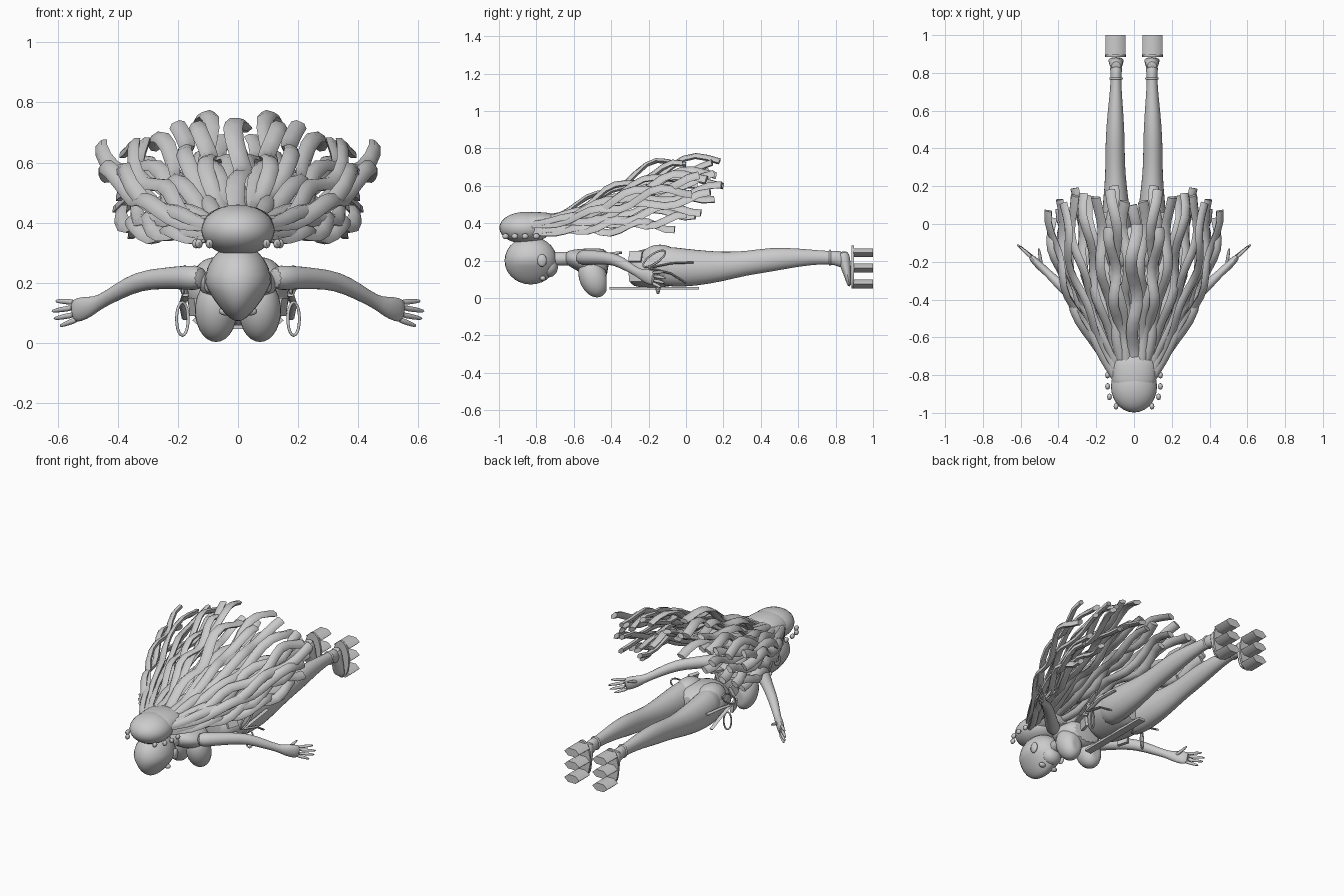
import bpy, bmesh, math
from mathutils import Vector, Matrix


def finish(name, bm, sub=0, angle=50):
    bmesh.ops.recalc_face_normals(bm, faces=bm.faces)
    me = bpy.data.meshes.new(name)
    bm.to_mesh(me)
    bm.free()
    ob = bpy.data.objects.new(name, me)
    bpy.context.collection.objects.link(ob)
    if sub:
        m = ob.modifiers.new("subdivision", 'SUBSURF')
        m.levels = m.render_levels = sub
    bpy.ops.object.select_all(action='DESELECT')
    ob.select_set(True)
    bpy.context.view_layer.objects.active = ob
    bpy.ops.object.shade_smooth_by_angle(angle=math.radians(angle))
    return ob


def tube(name, secs, n=12, up=(0, 0, 1), sub=1, flip=1, upright=False):
    """Loft of ellipses: each section is (x, y, z, half width, half height)."""
    bm = bmesh.new()
    pts = [Vector((s[0] * flip, s[1], s[2])) for s in secs]
    up = Vector((up[0] * flip, up[1], up[2]))
    rings = []
    for i, s in enumerate(secs):
        t = pts[min(i + 1, len(pts) - 1)] - pts[max(i - 1, 0)]
        if upright:
            t = Vector((0, 1, 0))
        side = t.cross(up).normalized()
        v = side.cross(t).normalized()
        rings.append([bm.verts.new(pts[i] + side * s[3] * math.cos(a) + v * s[4] * math.sin(a))
                      for a in (2 * math.pi * k / n for k in range(n))])
    for a, b in zip(rings, rings[1:]):
        for k in range(n):
            bm.faces.new((a[k], a[(k + 1) % n], b[(k + 1) % n], b[k]))
    bm.faces.new(rings[0])
    bm.faces.new(rings[-1])
    return finish(name, bm, sub)


def ball(name, c, r, shape=None, seg=28):
    bm = bmesh.new()
    bmesh.ops.create_uvsphere(bm, u_segments=seg, v_segments=seg // 2, radius=1)
    for v in bm.verts:
        p = shape(v.co.copy()) if shape else v.co
        v.co = Vector([c[i] + r[i] * p[i] for i in range(3)])
    return finish(name, bm)


def box(name, c, size, rot=(0, 0, 0)):
    bm = bmesh.new()
    bmesh.ops.create_cube(bm, size=1, matrix=Matrix.Diagonal((*size, 1)))
    ob = finish(name, bm, angle=30)
    ob.location, ob.rotation_euler = c, rot
    return ob


def ring(name, c, r, minor, rot):
    pts = [(r[0] * math.cos(a), r[1] * math.sin(a)) for a in (2 * math.pi * k / 20 for k in range(20))]
    cu = bpy.data.curves.new(name, 'CURVE')
    cu.dimensions, cu.bevel_depth, cu.bevel_resolution = '3D', minor, 2
    sp = cu.splines.new('POLY')
    sp.points.add(19)
    for p, q in zip(sp.points, pts):
        p.co = (*q, 0, 1)
    sp.use_cyclic_u = True
    ob = bpy.data.objects.new(name, cu)
    ob.location, ob.rotation_euler = c, rot
    bpy.context.collection.objects.link(ob)


# head: crown forward, narrow at the bottom
def head_shape(p):
    if p.z < 0:
        p.x *= 1 + 0.45 * p.z
    return p


def bust_shape(p):
    p.y = min(p.y - 0.25 * p.z, 0.9)
    return p


ball("head", (0, -0.83, 0.2), (0.11, 0.14, 0.128), head_shape)
ball("chin", (0, -0.735, 0.165), (0.06, 0.05, 0.055))
tube("neck", [(0, -0.76, 0.21, 0.04, 0.045), (0, -0.67, 0.21, 0.035, 0.035),
              (0, -0.58, 0.21, 0.05, 0.045)])

# torso and hips
tube("chest", [(0, -0.65, 0.215, 0.04, 0.03), (0, -0.61, 0.21, 0.11, 0.05),
               (0, -0.55, 0.195, 0.14, 0.07), (0, -0.47, 0.185, 0.125, 0.085),
               (0, -0.41, 0.185, 0.105, 0.075)], n=16, upright=True)
tube("hips", [(0, -0.31, 0.155, 0.115, 0.09), (0, -0.25, 0.155, 0.14, 0.10),
              (0, -0.16, 0.165, 0.175, 0.115), (0, -0.08, 0.165, 0.175, 0.105),
              (0, 0.0, 0.16, 0.15, 0.08)], n=16, upright=True)

# front sash strip and back flaps
box("front_sash", (0, -0.17, 0.053), (0.045, 0.48, 0.014))
for x, r in ((-0.06, 0.3), (0, 0), (0.06, -0.3)):
    box("back_flap", (x, -0.42, 0.235), (0.045, 0.15, 0.014), (0.1, 0, r))

LEG = [(0.085, -0.16, 0.175, 0.08, 0.11), (0.09, -0.07, 0.165, 0.085, 0.11),
       (0.095, 0.05, 0.16, 0.078, 0.1), (0.097, 0.2, 0.167, 0.06, 0.08),
       (0.1, 0.32, 0.185, 0.052, 0.066), (0.1, 0.45, 0.205, 0.053, 0.068),
       (0.098, 0.6, 0.217, 0.042, 0.05), (0.096, 0.72, 0.217, 0.03, 0.037),
       (0.095, 0.8, 0.215, 0.029, 0.036), (0.095, 0.85, 0.2, 0.038, 0.055)]
ARM = [(0.11, -0.57, 0.215, 0.045, 0.045), (0.17, -0.53, 0.218, 0.042, 0.042),
       (0.25, -0.45, 0.215, 0.034, 0.036), (0.33, -0.375, 0.207, 0.031, 0.034),
       (0.40, -0.315, 0.17, 0.028, 0.028), (0.46, -0.255, 0.135, 0.02, 0.022),
       (0.49, -0.23, 0.122, 0.024, 0.034), (0.53, -0.19, 0.11, 0.02, 0.044),
       (0.55, -0.17, 0.105, 0.014, 0.036)]
FINGERS = [((0.54, -0.18, 0.135), (0.61, -0.115, 0.14)),
           ((0.545, -0.175, 0.118), (0.622, -0.105, 0.105)),
           ((0.54, -0.175, 0.095), (0.615, -0.11, 0.08)),
           ((0.53, -0.18, 0.08), (0.595, -0.13, 0.055)),
           ((0.49, -0.22, 0.12), (0.505, -0.125, 0.15))]

for s in (1, -1):
    # bust, slanted toward the bottom
    ball("breast", (s * 0.073, -0.495, 0.108), (0.07, 0.078, 0.105), bust_shape)
    ball("buttock", (s * 0.075, -0.14, 0.2), (0.08, 0.11, 0.085))
    # arms, hands
    tube("arm", ARM, flip=s)
    for a, b in FINGERS:
        m = [(a[i] + b[i]) / 2 for i in range(3)]
        tube("finger", [(*a, .011, .011), (*m, .01, .01), (*b, .006, .006)], n=8, flip=s)
    # legs, feet
    tube("leg", LEG, n=14, flip=s, upright=True)
    tube("foot", [(s * 0.095, 0.835, 0.25, 0.03, 0.03), (s * 0.095, 0.845, 0.21, 0.036, 0.036),
                  (s * 0.095, 0.858, 0.15, 0.04, 0.026), (s * 0.095, 0.868, 0.1, 0.044, 0.016),
                  (s * 0.095, 0.874, 0.06, 0.036, 0.01)], up=(0, 1, 0))
    ring("ankle_band", (s * 0.095, 0.77, 0.216), (0.03, 0.037), 0.006, (math.pi / 2, 0, 0))
    # platform sandals: rounded plate with three six-sided blocks
    tube("sandal_plate", [(s * 0.098, 0.884, 0.165, 0.056, 0.115),
                          (s * 0.098, 0.897, 0.165, 0.056, 0.115)], n=20, sub=0)
    for z in (0.075, 0.16, 0.242):
        tube("sandal_block", [(s * 0.098, 0.895, z, 0.054, 0.027),
                              (s * 0.098, 1.0, z, 0.052, 0.027)], n=6, sub=0)
    # hip cloth plates and bows
    for z, r in ((0.12, 0.1), (0.22, -0.5)):
        box("hip_plate", (s * 0.145, -0.27, z), (0.018, 0.07, 0.06), (0, r * s, -0.3 * s))
    ring("bow_loop", (s * 0.185, -0.15, 0.08), (0.022, 0.055), 0.005, (math.pi / 2, 0, 0.5))
    ring("bow_loop", (s * 0.18, -0.17, 0.21), (0.07, 0.025), 0.005, (math.pi / 2, -0.6, 1.5))
    for y, z in ((0.04, 0.19), (0.0, 0.08)):
        tube("bow_tail", [(s * 0.175, -0.2, 0.16, .012, .006),
                          (s * 0.185, -0.08, (z + 0.18) / 2, .012, .006),
                          (s * 0.175, y, z, .012, .006)], n=6, sub=0)
    # small head ornaments, ears, eyes
    for x, y in ((0.14, -0.8), (0.14, -0.86), (0.13, -0.915), (0.095, -0.965)):
        ball("ornament", (s * x, y, 0.33), (0.013, 0.018, 0.016), seg=8)
    ball("ear", (s * 0.1, -0.77, 0.2), (0.014, 0.026, 0.034), seg=14)
    ball("eye", (s * 0.042, -0.765, 0.105), (0.022, 0.016, 0.014), seg=12)

# hair cap flowing into the roots
ball("hair_cap", (0, -0.86, 0.375), (0.122, 0.138, 0.085))
tube("hair_root", [(0, -0.9, 0.38, 0.115, 0.078), (0, -0.82, 0.39, 0.122, 0.072),
                   (0, -0.74, 0.4, 0.12, 0.06), (0, -0.67, 0.405, 0.11, 0.035)],
     n=16, upright=True)


def strand(x, y, z, ph, flip, w=0.028):
    secs = []
    z0 = 0.38 + (z - 0.54) * 0.2
    for i in range(17):
        t = i / 16
        wave = min(1, 2 * t)
        f = t * t * (3 - 2 * t)
        taper = 0.75 + 0.25 * min(1, 3 * t)
        secs.append((x * (0.2 + 0.8 * math.sin(t * math.pi / 2)) + 0.017 * wave * math.sin(14 * t + ph),
                     -0.84 + (y + 0.84) * t,
                     z0 + (z - z0) * f + 0.027 * wave * math.cos(15 * t + ph * 1.7),
                     w * taper, 0.015 * taper))
    tube("hair_strand", secs, n=6, up=(x, 0, 0.4), sub=0, flip=flip)


# hair strands: tip positions, mirrored
TIPS = [(0.11, 0.18, 0.75), (0.05, 0.12, 0.66), (0.12, 0.2, 0.62), (0.19, 0.14, 0.7),
        (0.26, 0.16, 0.68), (0.33, 0.15, 0.64), (0.37, 0.11, 0.66), (0.44, 0.07, 0.63),
        (0.44, 0.03, 0.58), (0.4, 0.13, 0.54), (0.38, 0.08, 0.48), (0.38, 0.0, 0.42),
        (0.36, -0.06, 0.39), (0.3, 0.19, 0.58), (0.23, 0.15, 0.55), (0.17, 0.06, 0.58),
        (0.28, 0.05, 0.46), (0.12, -0.02, 0.7)]
for k, (x, y, z) in enumerate(TIPS):
    for s in (1, -1):
        strand(x, y, z, k * 1.9, s)
strand(0, 0.0, 0.74, 0.5, 1, 0.032)
strand(0, 0.1, 0.62, 2.5, 1)
